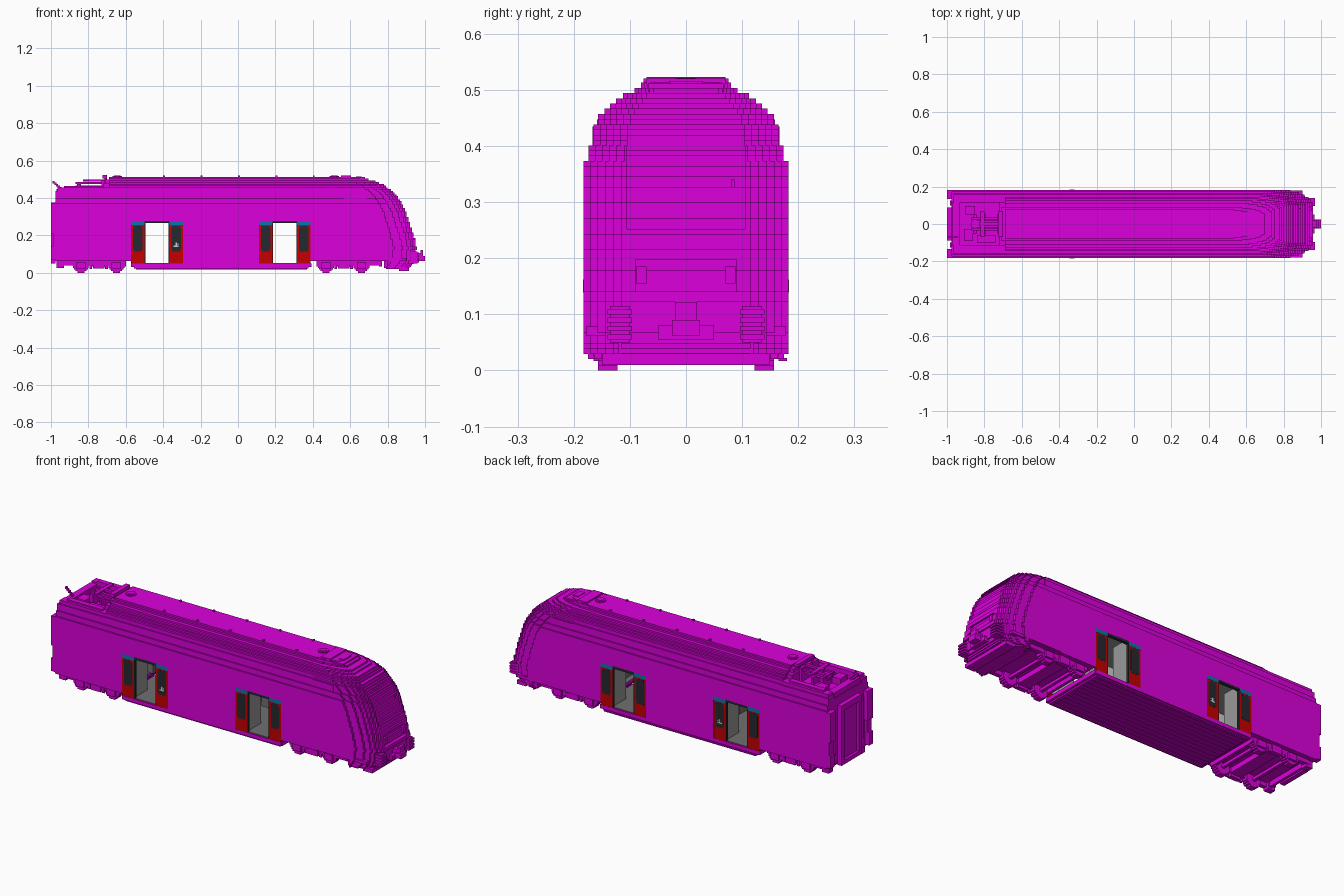
import bpy, bmesh, math

cube = bpy.data.objects.get("Cube")
if cube:
    bpy.data.objects.remove(cube, do_unlink=True)


def material(name, r, g, b):
    m = bpy.data.materials.new(name)
    m.use_nodes = True
    m.diffuse_color = (r, g, b, 1)
    m.node_tree.nodes["Principled BSDF"].inputs["Base Color"].default_value = (r, g, b, 1)
    return m


MAGENTA = material("magenta", 0.71, 0.0, 0.71)
RED = material("red", 0.56, 0.0, 0.0)
DARK = material("dark grey", 0.018, 0.021, 0.03)
BLUE = material("blue", 0.004, 0.17, 0.40)
MID = material("mid grey", 0.16, 0.16, 0.16)
PALE = material("pale grey", 0.32, 0.32, 0.32)
LIGHT = material("light grey", 0.62, 0.62, 0.62)


def prism(bm, pts, z0, z1):
    """Vertical prism over a plan outline given counter-clockwise."""
    lo = [bm.verts.new((x, y, z0)) for x, y in pts]
    hi = [bm.verts.new((x, y, z1)) for x, y in pts]
    bm.faces.new(lo[::-1])
    bm.faces.new(hi)
    n = len(pts)
    for i in range(n):
        j = (i + 1) % n
        bm.faces.new((lo[i], lo[j], hi[j], hi[i]))


def finish(name, bm, mat):
    me = bpy.data.meshes.new(name)
    bm.to_mesh(me)
    bm.free()
    me.materials.append(mat)
    ob = bpy.data.objects.new(name, me)
    bpy.context.scene.collection.objects.link(ob)


def boxes(name, mat, items, mirror=False):
    """Boxes as (x0, x1, y0, y1, z0, z1), optionally repeated at -y."""
    bm = bmesh.new()
    for x0, x1, y0, y1, z0, z1 in items:
        for a, b in [(y0, y1)] + ([(-y1, -y0)] if mirror else []):
            prism(bm, [(x0, a), (x1, a), (x1, b), (x0, b)], z0, z1)
    finish(name, bm, mat)


STEP = 0.0093
NOSE = [(.02, .91), (.065, .945), (.13, .955), (.20, .94), (.27, .915), (.33, .895), (.38, .87),
        (.41, .85), (.44, .82), (.47, .78), (.49, .735), (.50, .69), (.516, .61)]
ROOF = [(.03, .175), (.375, .183), (.40, .174), (.435, .165), (.455, .157), (.468, .145),
        (.48, .135), (.487, .125), (.497, .112), (.507, .092), (.53, .08)]
CORNER = [(0, .63), (.012, .71), (.026, .79), (.045, .86), (.075, .93), (.12, 1)]
DOORS = (-.433, .25)
HALF, LEAF = .066, .138


def nose_x(z):
    for (za, xa), (zb, xb) in zip(NOSE, NOSE[1:]):
        if z <= zb:
            return round((xa + (xb - xa) * (z - za) / (zb - za)) / STEP) * STEP
    return NOSE[-1][1]


def half_width(z):
    return next(w for top, w in ROOF if z <= top)


def outline(x0, xn, w, notch):
    """Plan of one layer: square rear end, stepped nose corners, optional front recess."""
    half = []
    if notch:
        half += [(xn - STEP, notch), (xn, notch)]
    for i, (dx, r) in enumerate(CORNER):
        half.append((xn - dx, w * r))
        if i < len(CORNER) - 1:
            half.append((xn - CORNER[i + 1][0], w * r))
    half.append((x0, w))
    return [(x, -y) for x, y in reversed(half)] + half


# Stepped nose and roof, one thin layer at a time
nose, roof = bmesh.new(), bmesh.new()
for i in range(53):
    z = .02 + i * STEP
    zm = z + STEP / 2
    top = min(z + STEP, .516)
    notch = .105 if .25 < zm < .41 else (.09 if .14 < zm < .2 else 0)
    if zm < .365:
        prism(nose, outline(.8 if zm < .062 else .6, nose_x(zm), half_width(zm), notch), z, top)
    else:
        x0 = -.975 if zm < .42 else -.69
        prism(roof, outline(x0, nose_x(zm), half_width(zm), notch), z, top)
finish("nose", nose, MAGENTA)
finish("roof", roof, MAGENTA)

# Side walls with doorways and pockets for the open leaves
d0, d1 = DOORS
W = .183
boxes("side_walls", MAGENTA, [
    (-.9, d0 - LEAF, .17, W, .062, .37), (d0 + LEAF, d1 - LEAF, .17, W, .03, .37),
    (d1 + LEAF, .6, .17, W, .062, .37)], True)
boxes("door_surrounds", MAGENTA, [b for d in DOORS for b in (
    (d - LEAF, d + LEAF, .17, W, .277, .37), (d - LEAF, d + LEAF, .17, W, .03, .05))], True)

# Underbody: smooth belly in the middle, raised floor above the bogies
boxes("underbody", MAGENTA, [
    (-.572, .392, -.181, .181, .03, .05), (-.555, .378, -.175, .175, .022, .03),
    (-.975, -.572, -.178, .178, .062, .078), (.392, .9, -.178, .178, .062, .078)])
boxes("belly_ribs", MAGENTA, [(-.545, .37, -.165 + k * .03, -.15 + k * .03, .017, .022)
                              for k in range(12)])

# Rear end wall, gangway frame and corner posts
boxes("rear_wall", MAGENTA, [(-.975, -.9, -W, W, .062, .37), (-.985, -.975, -.06, .06, .07, .35)])
boxes("rear_posts", MAGENTA, [
    (-1, -.975, .135, W, .21, .37), (-.99, -.975, .145, W, .14, .21),
    (-1, -.975, .15, W, .07, .14), (-1, -.975, .062, .088, .06, .37),
    (-.985, -.975, .10, .125, .12, .34)], True)
boxes("gangway_lintel", MAGENTA, [(-1, -.975, -.088, .088, .345, .375),
                                  (-1, -.975, -.088, .088, .05, .072)])

# Sunken equipment deck at the rear of the roof
boxes("deck_rims", MAGENTA, [(-.975, -.69, .115, .165, .415, .437), (-.965, -.69, .115, .157, .437, .455),
                             (-.93, -.72, .115, .143, .455, .463)], True)
boxes("deck_equipment", MAGENTA, [
    (-.97, -.93, -.115, .115, .415, .447), (-.91, -.86, -.09, -.03, .415, .455),
    (-.90, -.85, .05, .095, .415, .45), (-.84, -.74, -.1, -.06, .415, .44),
    (-.72, -.69, -.115, .115, .415, .48), (-.71, -.69, -.09, .09, .48, .5),
    (-.87, -.72, -.02, .02, .455, .468), (-.80, -.79, -.05, .05, .42, .46)])

# Folded pantograph and the cable hooked over the rear end
boxes("pantograph", MAGENTA, [
    (-.86, -.84, -.05, .05, .42, .475), (-.73, -.715, -.05, .05, .42, .495),
    (-.87, -.70, -.035, -.022, .475, .485), (-.87, -.70, .022, .035, .475, .485),
    (-.83, -.70, -.008, .008, .488, .5), (-.82, -.80, -.07, .07, .49, .5),
    (-.725, -.70, -.07, .07, .505, .523), (-.715, -.70, -.03, .03, .48, .51)])
boxes("rear_cable", MAGENTA, [(-.955 - k * .009, -.944 - k * .009, -.075, -.065,
                               .445 + k * .008, .458 + k * .008) for k in range(5)])

# Roof fans, cab air unit and lifting points
bm = bmesh.new()
for fx in (-.645, .515):
    for r, h in ((.028, .518), (.018, .521)):
        prism(bm, [(fx + r * math.cos(a * math.pi / 4 + .39), r * math.sin(a * math.pi / 4 + .39))
                   for a in range(8)], .51, h)
finish("roof_fans", bm, MAGENTA)
boxes("cab_air_unit", MAGENTA, [(.55, .605, -.07, .07, .51, .52), (.605, .68, -.068, .068, .497, .511),
                                (.63, .66, -.03, .03, .51, .516)])
boxes("lifting_points", MAGENTA, [(x, x + .01, .066, .076, .505, .52)
                                  for x in (-.4, -.2, 0, .2, .4)], True)
boxes("cab_side_panels", MAGENTA, [(.565, .69, .15, .167, .40, .435),
                                   (.565, .69, .15, .159, .435, .447)], True)

# Front details: lights, steps, coupler, plough
boxes("front_lights", MAGENTA, [(.93, .949, .07, .088, .155, .185)], True)
boxes("windscreen_wiper", MAGENTA, [(.862, .89, .08, .086, .27, .34), (.88, .905, .03, .086, .258, .27)])
boxes("front_steps", MAGENTA, [(.92, .967, .096, .14, z, z + .009)
                               for z in (.055, .07, .085, .1)], True)
boxes("step_posts", MAGENTA, [(.91, .96, .1, .135, .05, .115)], True)
boxes("coupler", MAGENTA, [(.93, .985, -.018, .018, .07, .105), (.965, 1, -.025, .025, .062, .09),
                           (.975, .99, -.02, .02, .09, .122), (.94, .965, -.05, .05, .055, .08)])
boxes("plough", MAGENTA, [(.86, .915, -.15, .15, .01, .03), (.89, .925, -.12, .12, .03, .05)])

# Bogies: frames, cross bars, axles and stepped wheels
for label, axles, span in (("rear", (-.84, -.65), (-.95, -.6)), ("front", (.47, .66), (.42, .77))):
    a, b = axles
    mid = (a + b) / 2
    boxes(label + "_bogie_frame", MAGENTA, [
        (span[0], span[1], .135, .158, .04, .064), (mid - .03, mid + .03, .14, .165, .022, .064),
        (a - .025, a + .025, .155, .168, .02, .055), (b - .025, b + .025, .155, .168, .02, .055),
        (a + .045, a + .06, .15, .16, .02, .045), (b - .06, b - .045, .15, .16, .02, .045)], True)
    boxes(label + "_bogie_bars", MAGENTA, [
        (mid - .035, mid + .035, -.14, .14, .035, .064), (a - .008, a + .008, -.15, .15, .032, .048),
        (b - .008, b + .008, -.15, .15, .032, .048), (span[0], span[0] + .015, -.15, .15, .035, .064),
        (span[1] - .015, span[1], -.15, .15, .035, .064)])
    boxes(label + "_wheels", MAGENTA, [(x - w, x + w, .122, .157, z, .08 - z) for x in axles
                                       for w, z in ((.018, 0), (.03, .009), (.037, .018), (.042, .027))], True)
boxes("end_skirts", MAGENTA, [(-.97, -.93, .12, .155, .025, .064), (.78, .82, .12, .165, .025, .064)], True)

# Sliding doors parked open beside each doorway, flush with the walls
red, dark, blue, trim, screens = [], [], [], [], []
for d in DOORS:
    for s in (-1, 1):
        x0, x1 = sorted((d + s * HALF, d + s * LEAF))
        red.append((x0, x1, .172, .182, .05, .256))
        for inset, z0, z1 in ((.0105, .125, .24), (.015, .115, .25)):
            dark.append((x0 + inset, x1 - inset, .178, W, z0, z1))
        blue.append((x0, x1, .172, W, .256, .277))
        e0, e1 = sorted((d + s * HALF, d + s * (HALF - .004)))
        trim.append((e0, e1, .168, .182, .05, .268))
        p0, p1 = sorted((d + s * .07, d + s * .076))
        screens.append((p0, p1, .06, .165, .053, .30))
    trim.append((d - HALF, d + HALF, .168, W, .266, .28))
boxes("door_leaves", RED, red, True)
boxes("door_windows", DARK, dark, True)
boxes("door_signal_strips", BLUE, blue, True)
boxes("doorway_trims", DARK, trim, True)

# Small pale marker on one window of the rear doorway
mx = d0 + (HALF + LEAF) / 2
boxes("window_markers", LIGHT, [(mx - .014, mx + .012, .18, .1835, .139, .146),
                                (mx - .004, mx + .004, .18, .1835, .146, .162),
                                (mx + .008, mx + .014, .18, .1835, .15, .157)], True)

# Interior lining, floor, screens and seats
boxes("interior_walls", LIGHT, [
    (-.89, d0 - HALF, .165, .17, .08, .36), (d0 + HALF, d1 - HALF, .165, .17, .053, .36),
    (d1 + HALF, .595, .165, .17, .08, .36)], True)
boxes("interior_ends", LIGHT, [(-.9, -.892, -.168, .168, .08, .36), (.592, .599, -.168, .168, .08, .36)])
boxes("interior_ceiling", PALE, [(-.895, .595, -.168, .168, .357, .363)])
boxes("interior_floor", MID, [(-.57, .39, -.176, .176, .05, .053), (-.895, -.57, -.168, .168, .078, .082),
                              (.39, .595, -.168, .168, .078, .082)])
boxes("interior_screens", PALE, screens, True)
seat_x = (-.8, -.7, -.6, -.28, -.18, -.08, .02, .1, .42, .52)
boxes("seats", MID, [b for x in seat_x for b in ((x, x + .045, .06, .16, .08, .13),
                                                 (x, x + .012, .06, .16, .13, .22))], True)
